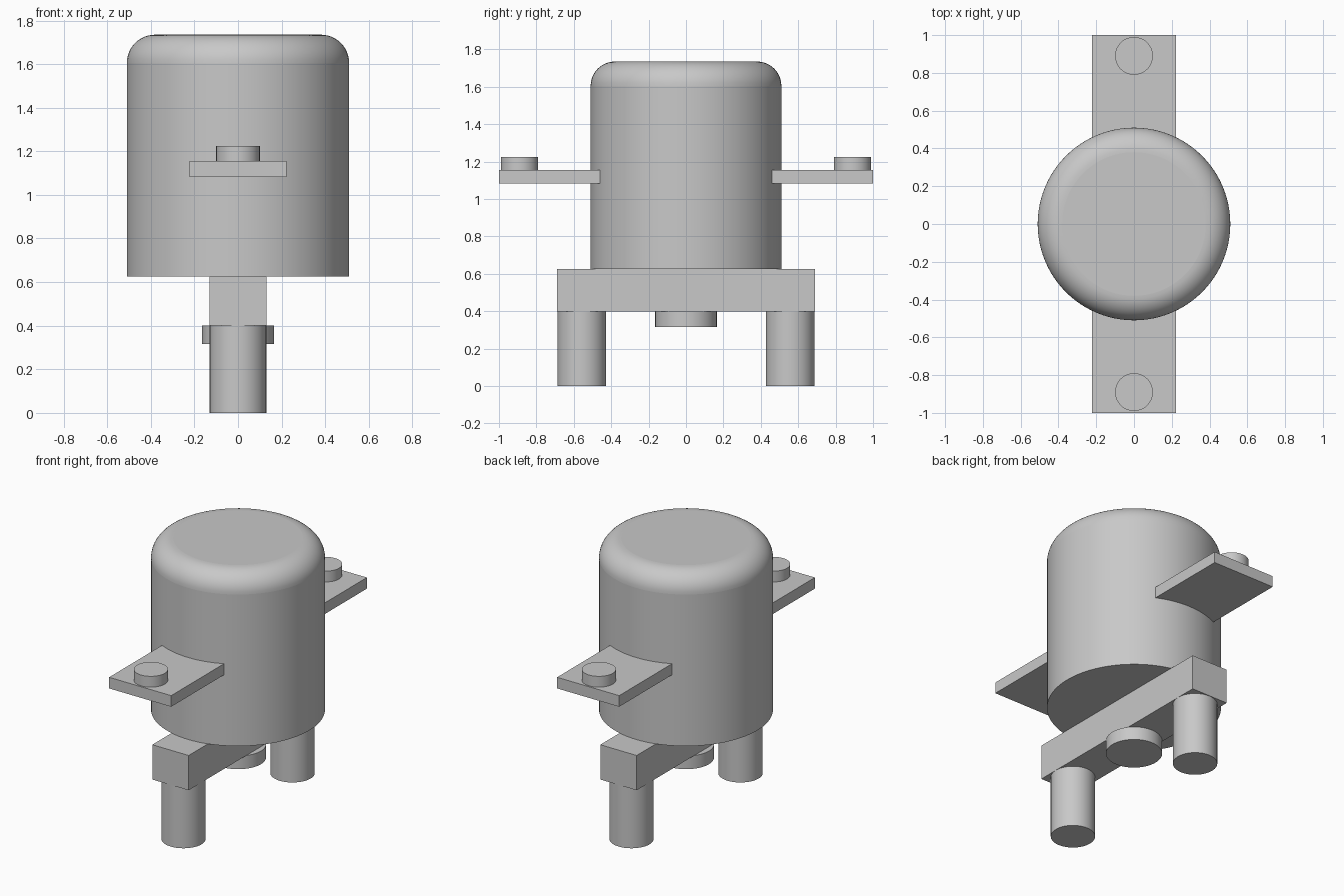
import bpy
import bmesh
import math

cube = bpy.data.objects.get("Cube")
if cube:
    bpy.data.objects.remove(cube, do_unlink=True)

grey = bpy.data.materials.new("plain_grey")
grey.use_nodes = True
grey.diffuse_color = (0.58, 0.58, 0.58, 1)
grey.node_tree.nodes["Principled BSDF"].inputs["Base Color"].default_value = grey.diffuse_color


def finish(obj, name):
    obj.name = name
    obj.data.name = name
    obj.data.materials.append(grey)
    return obj


def box(name, half_x, y0, y1, z0, z1):
    bpy.ops.mesh.primitive_cube_add(size=1, location=(0, (y0 + y1) / 2, (z0 + z1) / 2))
    obj = bpy.context.object
    obj.scale = (2 * half_x, abs(y1 - y0), z1 - z0)
    bpy.ops.object.transform_apply(location=False, rotation=False, scale=True)
    return finish(obj, name)


def cylinder(name, radius, y, z0, z1, sides=64):
    bpy.ops.mesh.primitive_cylinder_add(vertices=sides, radius=radius, depth=z1 - z0,
                                        location=(0, y, (z0 + z1) / 2))
    bpy.ops.object.shade_smooth_by_angle(angle=math.radians(30))
    return finish(bpy.context.object, name)


# Main body: a drum with a rounded top rim
body = cylinder("body", 0.51, 0, 0.625, 1.735, 96)
bm = bmesh.new()
bm.from_mesh(body.data)
rim = [e for e in bm.edges if all(v.co.z > 0 for v in e.verts)]
bmesh.ops.bevel(bm, geom=rim, offset=0.13, segments=12, profile=0.5, affect='EDGES')
bm.to_mesh(body.data)
bm.free()
bpy.ops.object.shade_smooth_by_angle(angle=math.radians(30))

# Base bar and the disc beneath it
box("base_bar", 0.13, -0.69, 0.69, 0.40, 0.625)
cylinder("base_disc", 0.165, 0, 0.315, 0.40)

# Legs, side tabs and knobs, mirrored front to back
for side, s in (("front", -1), ("back", 1)):
    cylinder(side + "_leg", 0.13, s * 0.557, 0, 0.40)
    box(side + "_tab", 0.222, s * 0.458, s * 1.0, 1.083, 1.155)
    cylinder(side + "_knob", 0.1, s * 0.89, 1.155, 1.225)
